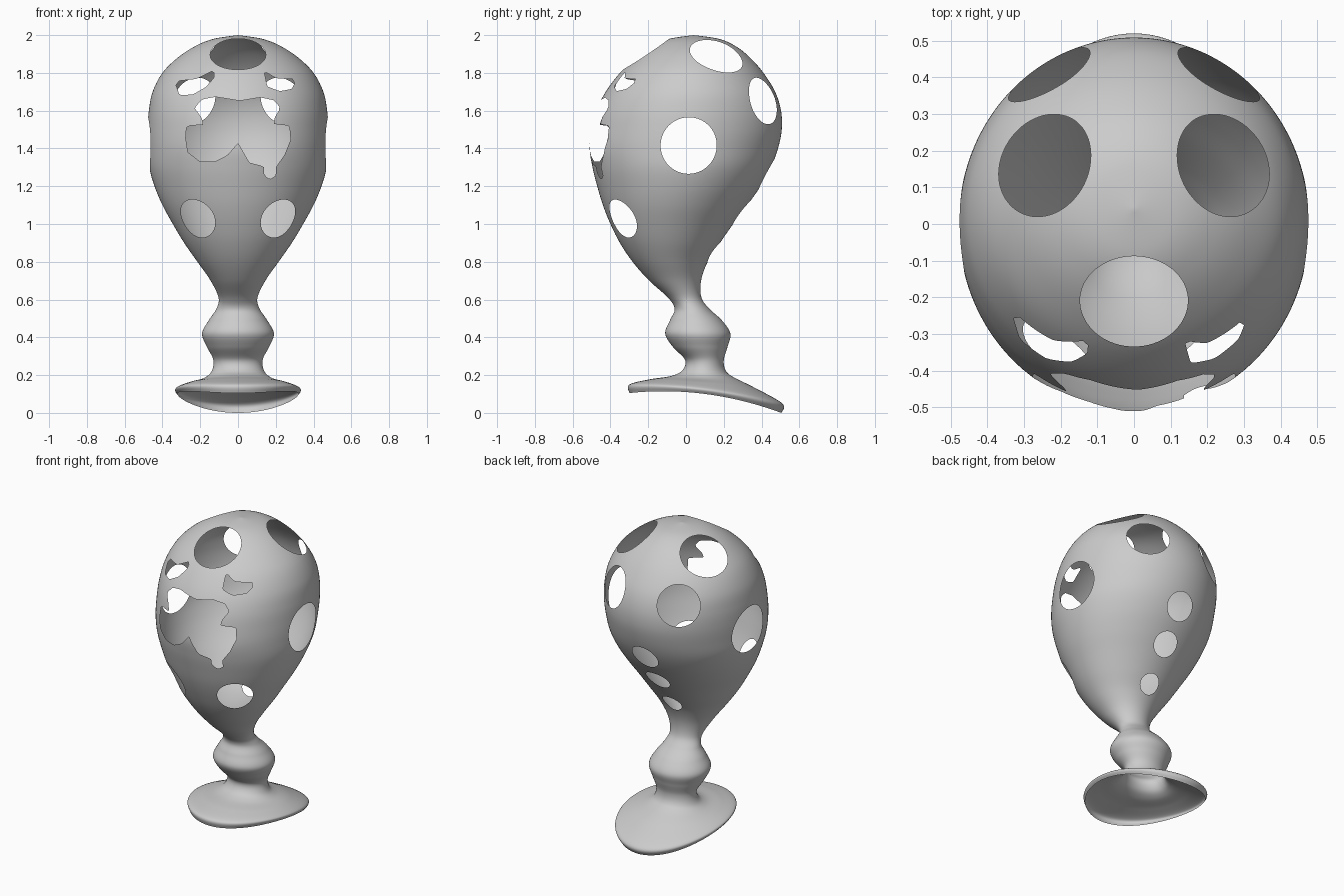
import bpy, bmesh, math
from mathutils import Vector

if "Cube" in bpy.data.objects:
    bpy.data.objects.remove(bpy.data.objects["Cube"])

SIDES, STEPS = 192, 9

# Foot rings: y front, z front, y back, z back, half width, z at the sides
rings = [(-.30, .105, .505, 0.0, .32, .10), (-.30, .15, .51, .05, .33, .127),
         (-.19, .178, .36, .135, .26, .16), (-.08, .195, .25, .19, .18, .185),
         (-.02, .225, .21, .225, .14, .22)]
# Stem and head rings: z, y front, y back, half width
for z, yf, yb, hw in [
        (.28, -.005, .20, .13), (.35, -.07, .22, .165), (.42, -.11, .235, .19),
        (.49, -.085, .19, .155), (.55, -.06, .125, .115), (.61, -.095, .082, .103),
        (.70, -.195, .08, .145), (.80, -.283, .115, .215), (.90, -.35, .18, .285),
        (1.0, -.40, .25, .345), (1.1, -.44, .325, .40), (1.2, -.47, .395, .442),
        (1.3, -.495, .45, .47), (1.4, -.51, .487, .477), (1.5, -.50, .507, .478),
        (1.6, -.475, .503, .472), (1.7, -.425, .472, .452), (1.8, -.35, .41, .40),
        (1.88, -.265, .34, .32), (1.94, -.18, .265, .23), (1.98, -.09, .175, .13),
        (2.0, .04, .04, .0)]:
    rings.append((yf, z, yb, z, hw, z))


def spline(i, t):
    """Catmull-Rom between ring i and i+1."""
    a, b, c, d = (rings[min(max(i + k, 0), len(rings) - 1)] for k in (-1, 0, 1, 2))
    return [.5 * (2 * q + (r - p) * t + (2 * p - 5 * q + 4 * r - s) * t * t
                  + (3 * q - p - 3 * r + s) * t ** 3) for p, q, r, s in zip(a, b, c, d)]


def ring_points(r):
    yf, zf, yb, zb, hw, zs = r
    pts = []
    for k in range(SIDES):
        a = 2 * math.pi * k / SIDES
        s = math.sin(a)
        pts.append((hw * math.cos(a), (yf + yb) / 2 + (yb - yf) / 2 * s,
                    zs + (zb - zf) / 2 * s + ((zb + zf) / 2 - zs) * s * s))
    return pts


# Round holes: centre and radius
holes = [((0, -.225, 1.92), .15), ((0, .43, 1.26), .09),
         ((0, .295, 1.06), .08), ((0, .15, .85), .065)]
for x, y, z, r in [(.25, .165, 1.90, .147), (.24, .42, 1.657, .13),
                   (.475, .015, 1.415, .15), (.228, -.355, 1.02, .112)]:
    holes += [((x, y, z), r), ((-x, y, z), r)]
holes = [(Vector(c), r) for c, r in holes]

# Face openings seen from the front: x, z
mouth = [(-.23, 1.615), (-.19, 1.66), (-.12, 1.673), (.01, 1.652), (.12, 1.67), (.19, 1.655),
         (.225, 1.615), (.195, 1.565), (.187, 1.53), (.272, 1.52), (.278, 1.445), (.246, 1.365),
         (.2, 1.30), (.2, 1.255), (.167, 1.235), (.137, 1.26), (.137, 1.305), (.06, 1.325),
         (0, 1.43), (-.055, 1.365), (-.124, 1.33), (-.2, 1.33), (-.265, 1.38), (-.277, 1.455),
         (-.272, 1.52), (-.182, 1.525), (-.193, 1.562)]
left_eye = [(-.335, 1.755), (-.22, 1.768), (-.125, 1.815), (-.127, 1.775), (-.17, 1.725),
            (-.24, 1.685), (-.31, 1.683)]
right_eye = [(.138, 1.81), (.2, 1.772), (.31, 1.765), (.285, 1.715), (.22, 1.703), (.155, 1.728)]


def polygon_distance(poly, x, z):
    """Signed distance, negative inside."""
    best, inside = 9.0, False
    for (ax, az), (bx, bz) in zip(poly, poly[1:] + poly[:1]):
        ex, ez = bx - ax, bz - az
        t = max(0, min(1, ((x - ax) * ex + (z - az) * ez) / (ex * ex + ez * ez)))
        best = min(best, math.hypot(x - ax - t * ex, z - az - t * ez))
        if (az > z) != (bz > z) and x < ax + (z - az) / ez * ex:
            inside = not inside
    return -best if inside else best


def opening(p):
    f = min((p - c).length - r for c, r in holes)
    if p.y < -.1 and 1.2 < p.z < 1.85 and abs(p.x) < .37:
        f = min([f] + [polygon_distance(q, p.x, p.z) for q in (mouth, left_eye, right_eye)])
    return f


# Lofted shell
bm = bmesh.new()
rows = [spline(i, k / STEPS) for i in range(len(rings) - 1) for k in range(STEPS)]
loops = [[bm.verts.new(p) for p in ring_points(r)] for r in rows]
for lo, hi in zip(loops, loops[1:]):
    for k in range(SIDES):
        n = (k + 1) % SIDES
        bm.faces.new((lo[k], lo[n], hi[n], hi[k]))
pole = bm.verts.new((0, rings[-1][0], 2.0))
for k in range(SIDES):
    bm.faces.new((loops[-1][k], loops[-1][(k + 1) % SIDES], pole))

# Cut the openings and snap their rims to the exact outline
field = {v: opening(v.co) for v in bm.verts}
bmesh.ops.delete(bm, geom=[f for f in bm.faces if all(field[v] < 0 for v in f.verts)],
                 context='FACES')
moves = {}
for v in bm.verts:
    if field[v] < 0:
        near = [e.other_vert(v) for e in v.link_edges] 
        out = [w for w in near if field[w] >= 0] or \
              [w for f in v.link_faces for w in f.verts if field[w] >= 0]
        if out:
            w = min(out, key=lambda w: field[v] / (field[v] - field[w]))
            moves[v] = v.co.lerp(w.co, field[v] / (field[v] - field[w]))
for v, co in moves.items():
    v.co = co
bmesh.ops.recalc_face_normals(bm, faces=bm.faces)

mesh = bpy.data.meshes.new("carved_lantern_head")
bm.to_mesh(mesh)
bm.free()
head = bpy.data.objects.new("carved_lantern_head", mesh)
bpy.context.collection.objects.link(head)
bpy.context.view_layer.objects.active = head
head.select_set(True)
bpy.ops.object.shade_smooth_by_angle(angle=math.radians(50))
